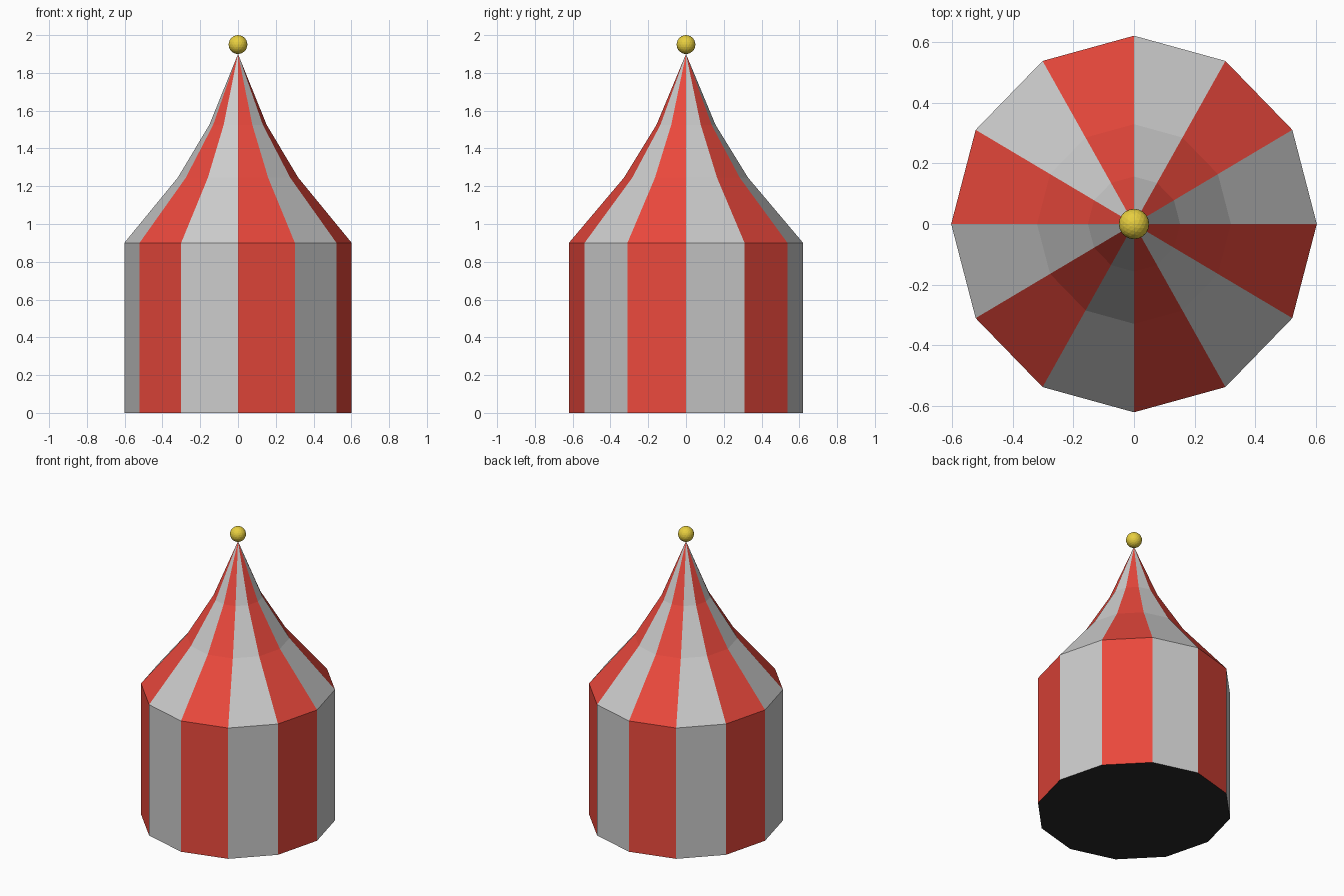
import bpy, bmesh
from math import sin, cos, pi

if "Cube" in bpy.data.objects:
    bpy.data.objects.remove(bpy.data.objects["Cube"])

SIDES = 12
RX, RY = 0.602, 0.62          # slightly oval plan
# Tent outline: (fraction of full radius, height)
PROFILE = [(1, 0), (1, 0.9), (0.53, 1.245), (0.252, 1.525), (0, 1.9)]


def material(name, rgb):
    m = bpy.data.materials.new(name)
    m.diffuse_color = (*rgb, 1)
    m.use_nodes = True
    m.node_tree.nodes["Principled BSDF"].inputs["Base Color"].default_value = m.diffuse_color
    return m


def finish(bm, name, mat=None):
    me = bpy.data.meshes.new(name)
    bm.to_mesh(me)
    bm.free()
    ob = bpy.data.objects.new(name, me)
    bpy.context.collection.objects.link(ob)
    if mat:
        me.materials.append(mat)
    return ob


def point(i, f, z):
    a = 2 * pi * i / SIDES
    return (f * RX * cos(a), f * RY * sin(a), z)


def panels(name, start, mat=None):
    """Every second canvas panel, from the ground to the peak."""
    bm = bmesh.new()
    for i in range(start, SIDES, 2):
        left = [bm.verts.new(point(i, f, z)) for f, z in PROFILE]
        right = [bm.verts.new(point(i + 1, f, z)) for f, z in PROFILE[:-1]]
        right.append(left[-1])                      # shared peak
        for k in range(len(PROFILE) - 1):
            loop = [left[k], right[k], right[k + 1], left[k + 1]]
            bm.faces.new(list(dict.fromkeys(loop)))
    return finish(bm, name, mat)


# Alternating plain and red canvas stripes
panels("plain_canvas_stripes", 0)
panels("red_canvas_stripes", 1, material("red_canvas", (0.82, 0.065, 0.045)))

# Dark underside closing the tent
bm = bmesh.new()
bm.faces.new([bm.verts.new(point(-i, 1, 0)) for i in range(SIDES)])
finish(bm, "tent_floor", material("dark_floor", (0.02, 0.02, 0.02)))

# Faceted ball on the peak
bm = bmesh.new()
bmesh.ops.create_icosphere(bm, subdivisions=3, radius=0.05)
ball = finish(bm, "peak_ball", material("yellow_ball", (0.8, 0.62, 0.05)))
ball.location.z = 1.95
